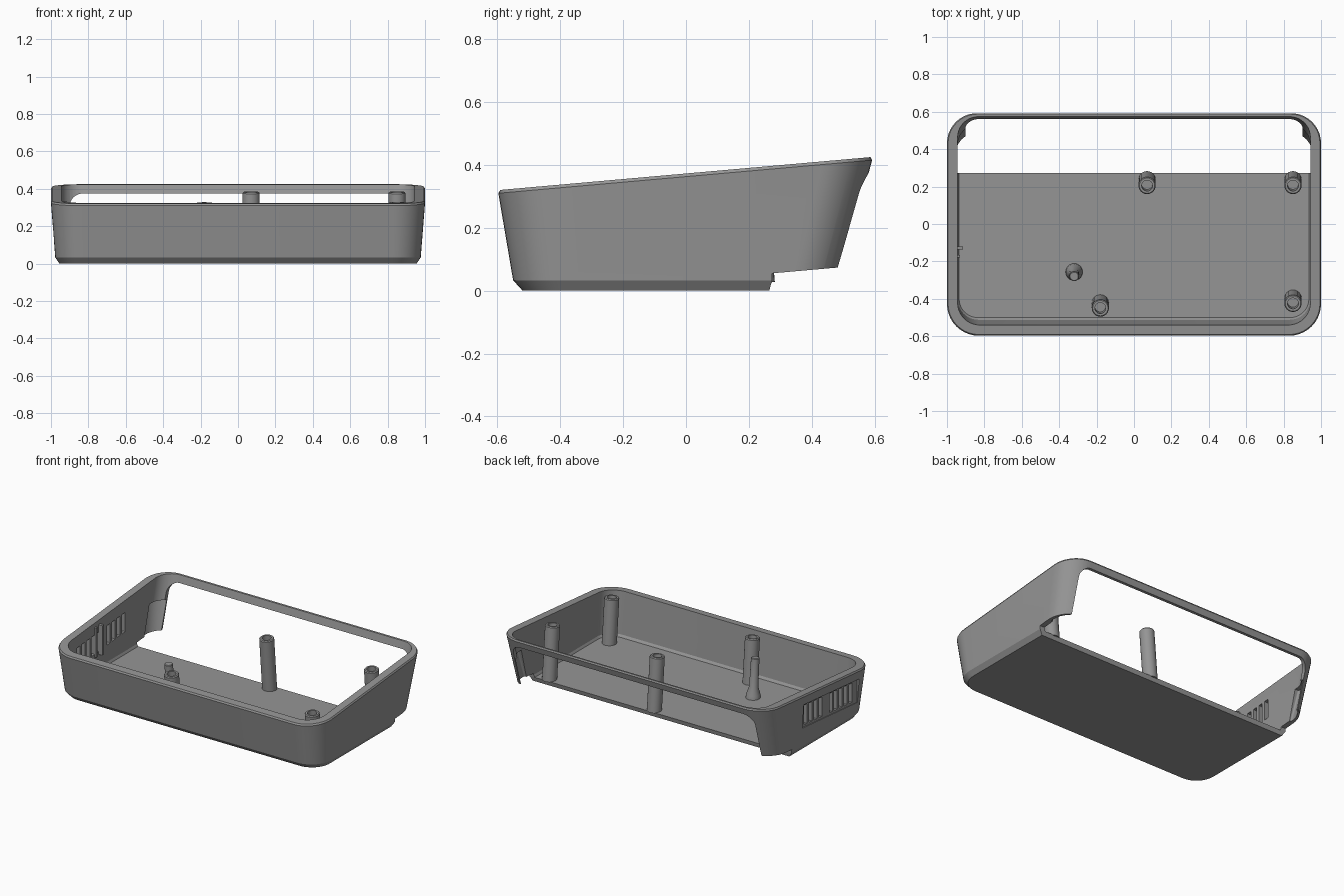
import bpy, bmesh, math
from mathutils import Vector, Matrix

if "Cube" in bpy.data.objects:
    bpy.data.objects.remove(bpy.data.objects["Cube"])

grey = bpy.data.materials.new("casing grey")
grey.diffuse_color = (0.30, 0.30, 0.30, 1)
grey.use_nodes = True
grey.node_tree.nodes["Principled BSDF"].inputs["Base Color"].default_value = grey.diffuse_color
SLOPE = 0.0886


def rim(y):
    """Height of the tilted top plane."""
    return 0.32 + (y + 0.595) * SLOPE


def finish(name, bm):
    bmesh.ops.recalc_face_normals(bm, faces=bm.faces)
    if bm.calc_volume(signed=True) < 0:
        bmesh.ops.reverse_faces(bm, faces=bm.faces)
    me = bpy.data.meshes.new(name)
    bm.to_mesh(me)
    bm.free()
    me.materials.append(grey)
    ob = bpy.data.objects.new(name, me)
    bpy.context.collection.objects.link(ob)
    return ob


def shade(ob):
    bpy.ops.object.select_all(action='DESELECT')
    ob.select_set(True)
    bpy.context.view_layer.objects.active = ob
    bpy.ops.object.shade_smooth_by_angle(angle=math.radians(25))


def ring(hx, y0, y1, rf, rb, z, n=10):
    """Rounded rectangle; z is a number or a function of y."""
    pts = []
    for cx, cy, r, a0 in ((hx - rb, y1 - rb, rb, 0), (rb - hx, y1 - rb, rb, 90),
                          (rf - hx, y0 + rf, rf, 180), (hx - rf, y0 + rf, rf, 270)):
        for i in range(n + 1):
            a = math.radians(a0 + 90 * i / n)
            x, y = cx + r * math.cos(a), cy + r * math.sin(a)
            pts.append((x, y, z(y) if callable(z) else z))
    return pts


def loft(name, rings):
    bm = bmesh.new()
    loops = [[bm.verts.new(p) for p in r] for r in rings]
    for a, b in zip(loops, loops[1:]):
        for i in range(len(a)):
            j = (i + 1) % len(a)
            bm.faces.new((a[i], a[j], b[j], b[i]))
    bm.faces.new(loops[0])
    bm.faces.new(loops[-1])
    return finish(name, bm)


def box(name, x0, x1, y0, y1, z0, z1):
    """Box whose top and bottom follow the tilted plane, z measured from it."""
    bm = bmesh.new()
    bmesh.ops.create_cube(bm, size=1)
    for v in bm.verts:
        y = y1 if v.co.y > 0 else y0
        v.co = (x1 if v.co.x > 0 else x0, y, rim(y) + (z1 if v.co.z > 0 else z0))
    return finish(name, bm)


def volume(me):
    bm = bmesh.new()
    bm.from_mesh(me)
    v = bm.calc_volume()
    bm.free()
    return v


def cut(ob, cutter, keep=0.5):
    """Subtract the cutter, taking the first solver that gives a sound solid."""
    old = volume(ob.data)
    m = ob.modifiers.new("cut", 'BOOLEAN')
    m.operation, m.object = 'DIFFERENCE', cutter
    result = None
    for solver in ('MANIFOLD', 'EXACT', 'FLOAT'):
        m.solver = solver
        bpy.context.view_layer.update()
        dg = bpy.context.evaluated_depsgraph_get()
        me = bpy.data.meshes.new_from_object(ob.evaluated_get(dg), depsgraph=dg)
        if keep * old < volume(me) < old * 0.99999:
            result = me
            break
    ob.modifiers.remove(m)
    if result:
        ob.data = result
    bpy.data.objects.remove(cutter)


# Tray body: chamfered foot, drafted walls, tilted rim with a fine lip
case = loft("case_shell", [
    ring(0.955, -0.52, 0.48, 0.13, 0.13, 0),
    ring(0.977, -0.55, 0.49, 0.15, 0.15, 0.033),
    ring(1.0, -0.597, 0.592, 0.17, 0.16, lambda y: rim(y) - 0.01),
    ring(0.994, -0.591, 0.587, 0.165, 0.155, rim)])

# Hollow interior
cut(case, loft("cavity", [
    ring(0.935, -0.50, 0.462, 0.10, 0.11, 0.03),
    ring(0.943, -0.512, 0.472, 0.11, 0.11, 0.045),
    ring(0.943, -0.545, 0.588, 0.12, 0.11, lambda y: rim(y) + 0.05)]), 0.03)

# Thinned walls behind the floor, where a rear panel would slide in
cut(case, loft("rear_recess", [
    ring(0.950, 0.335, 0.470, 0.01, 0.12, 0.0, 6),
    ring(0.973, 0.405, 0.538, 0.01, 0.12, 0.262, 6)]))

# Open back with rounded upper corners
prof = [(-0.9, -0.1)]
for cx, a0 in ((-0.83, 180), (0.83, 90)):
    prof += [(cx + 0.07 * math.cos(math.radians(a0 - 9 * i)),
              0.305 + 0.07 * math.sin(math.radians(a0 - 9 * i))) for i in range(11)]
prof.append((0.9, -0.1))
cut(case, loft("rear_opening", [[(x, y, z) for x, z in prof] for y in (0.44, 0.8)]))

# Floor stops short, side walls step up behind it
step = [(0.265, -0.1), (0.265, 0.0), (0.273, 0.03), (0.273, 0.055),
        (0.5, 0.075), (0.8, 0.1), (0.8, -0.1)]
cut(case, loft("rear_step", [[(x, y, z) for y, z in step] for x in (-1.2, 1.2)]))

# Vent panel and slots in the left wall
cut(case, box("vent_panel", -1.2, -0.980, -0.42, 0.17, -0.225, -0.065))
for y in [0.13 - 0.053 * i for i in range(4)] + [-0.14 - 0.053 * i for i in range(5)]:
    cut(case, box("vent_slot", -1.25, -0.9, y - 0.016, y + 0.016, -0.21, -0.08))
case.name = "case_shell"
shade(case)

# Small catch on the inside of the vented wall
box("catch_rib", -0.95, -0.915, -0.137, -0.12, -0.23, -0.03)
box("catch_lip", -0.95, -0.93, -0.18, -0.165, -0.23, -0.03)


def lathe(name, x, y, top, profile):
    """Turned part, axis square to the tilted rim; profile is (radius, distance below top)."""
    axis = Vector((0, -SLOPE, 1)).normalized()
    rot = Vector((0, 0, 1)).rotation_difference(axis).to_matrix().to_4x4()
    mat = Matrix.Translation((x, y, top)) @ rot
    n = 24
    return loft(name, [[mat @ Vector((r * math.cos(2 * math.pi * i / n),
                                      r * math.sin(2 * math.pi * i / n), -d))
                        for i in range(n)] for r, d in profile])


# Screw posts with blind holes
for k, (x, y) in enumerate(((0.07, 0.205), (0.85, 0.205), (-0.18, -0.45), (0.85, -0.425))):
    top = rim(y) - 0.008
    shade(lathe("screw_post_%d" % (k + 1), x, y, top,
                [(0.046, top - 0.022), (0.046, 0.006), (0.041, 0), (0.029, 0), (0.029, 0.1)]))

# Slim locating pin with a flared base
shade(lathe("locating_pin", -0.32, -0.28, 0.29,
            [(0.046, 0.268), (0.044, 0.24), (0.028, 0.19), (0.026, 0.004), (0.022, 0)]))
